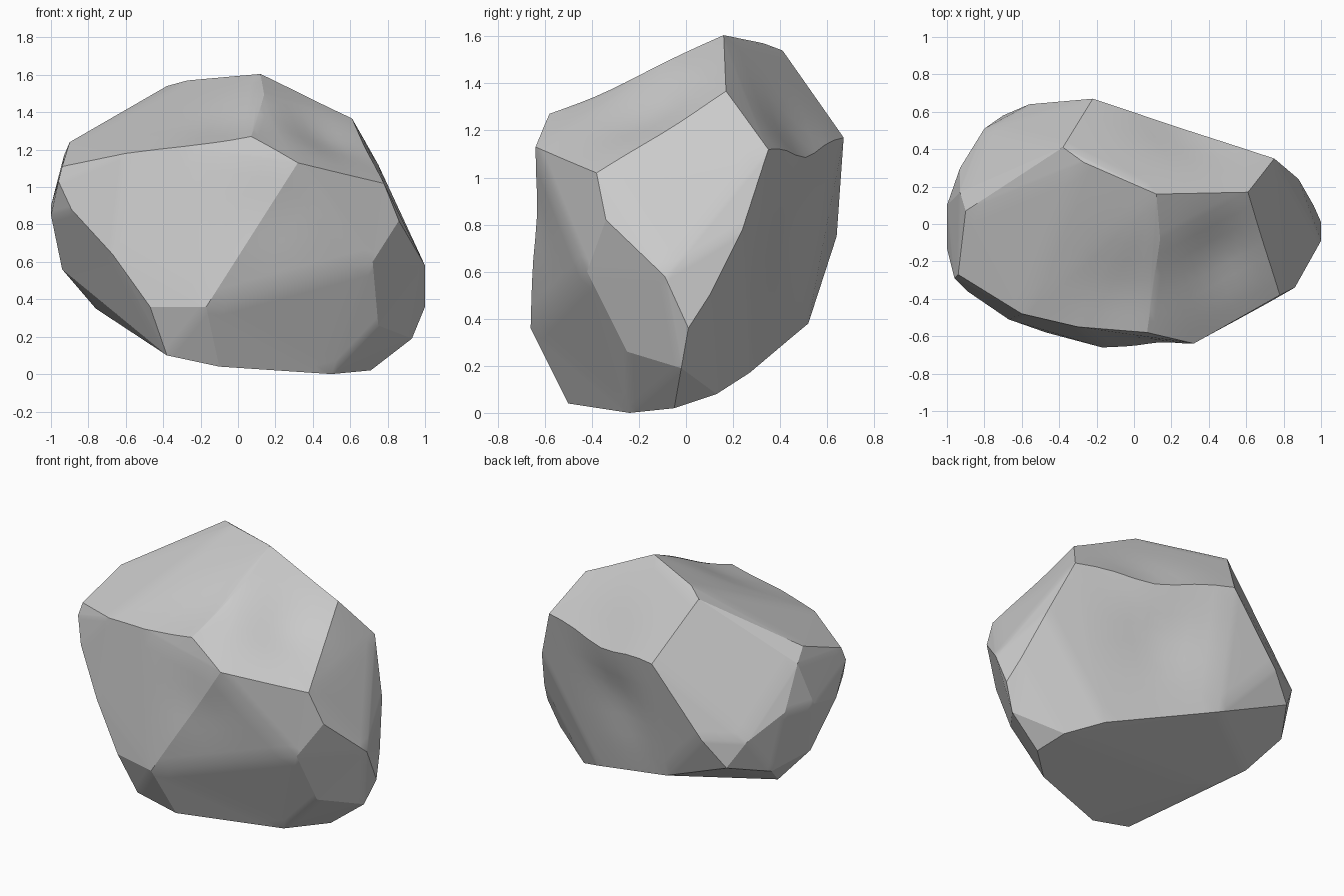
import bpy, bmesh
from math import radians, exp
from mathutils import Vector

if "Cube" in bpy.data.objects:
    bpy.data.objects.remove(bpy.data.objects["Cube"])

# Corner points of the chipped boulder, read from crown to base
corners = [
    # crown ridges
    (.12, .16, 1.605), (-.27, .33, 1.57), (-.38, .41, 1.54),
    (.14, -.08, 1.5), (.07, -.58, 1.28), (.61, .17, 1.37),
    (.64, .17, 1.31), (-.9, .07, 1.24), (-.93, .17, 1.17),
    # shoulder rim
    (-.22, .67, 1.17), (.75, .35, 1.12), (.78, -.38, 1.02), (.32, -.64, 1.13),
    (-.3, -.55, 1.22), (-.6, -.48, 1.18), (-.94, -.27, 1.11), (-.96, -.29, 1.03),
    # left and back flank
    (-.89, -.36, .88), (-.67, -.51, .64), (-1, -.13, .85), (-1, .1, .9),
    (-.93, .3, .9), (-.56, .64, .75), (-.8, .51, .75), (-.7, .58, .58),
    (-.86, .34, .51), (-.94, .05, .56),
    # right flank
    (.86, -.34, .82), (.88, .24, .78), (.96, .1, .5), (1, -.09, .58), (1, .01, .36),
    (.93, -.02, .19), (.72, -.42, .6), (.75, -.25, .26),
    # front keel and base
    (-.02, -.65, .58), (-.17, -.66, .36), (-.47, -.58, .36), (-.38, -.5, .1),
    (-.1, -.5, .04), (.5, -.24, 0), (.71, -.05, .02), (-.6, -.05, .25),
    (-.76, .13, .35), (.45, .27, .17), (.65, .13, .08), (.02, .43, .31), (-.22, .52, .38),
]

# Shallow worn hollows: centre, push, radius
hollows = [
    ((.26, .51, 1.13), (0, 0, -.06), .24),      # back rim
    ((-.05, -.36, 1.38), (0, 0, -.03), .25),    # crown slope
    ((.45, -.15, 1.28), (-.01, 0, -.04), .22),  # crown right facet
    ((.15, -.66, .85), (0, .015, 0), .2),       # front face
    ((.2, .5, .75), (-.01, -.03, 0), .25),      # back face
]

# Wrap the corners and merge nearly flat triangles into broad facets
bm = bmesh.new()
for c in corners:
    bm.verts.new(c)
bmesh.ops.convex_hull(bm, input=bm.verts)
loose = [v for v in bm.verts if not v.link_faces]
bmesh.ops.delete(bm, geom=loose, context='VERTS')
bmesh.ops.dissolve_limit(bm, angle_limit=radians(2), verts=bm.verts, edges=bm.edges)
bmesh.ops.triangulate(bm, faces=bm.faces)
bmesh.ops.recalc_face_normals(bm, faces=bm.faces)

# Refine and press in the hollows
bmesh.ops.subdivide_edges(bm, edges=bm.edges, cuts=7, use_grid_fill=True)
for v in bm.verts:
    p = v.co.copy()
    for centre, push, r in hollows:
        d = (p - Vector(centre)).length
        v.co += Vector(push) * exp(-(d / r) ** 2)

mesh = bpy.data.meshes.new("boulder")
bm.to_mesh(mesh)
bm.free()
boulder = bpy.data.objects.new("boulder", mesh)
bpy.context.collection.objects.link(boulder)

# Soft facets with crisp chipped edges
bpy.context.view_layer.objects.active = boulder
boulder.select_set(True)
bpy.ops.object.shade_smooth_by_angle(angle=radians(20))
